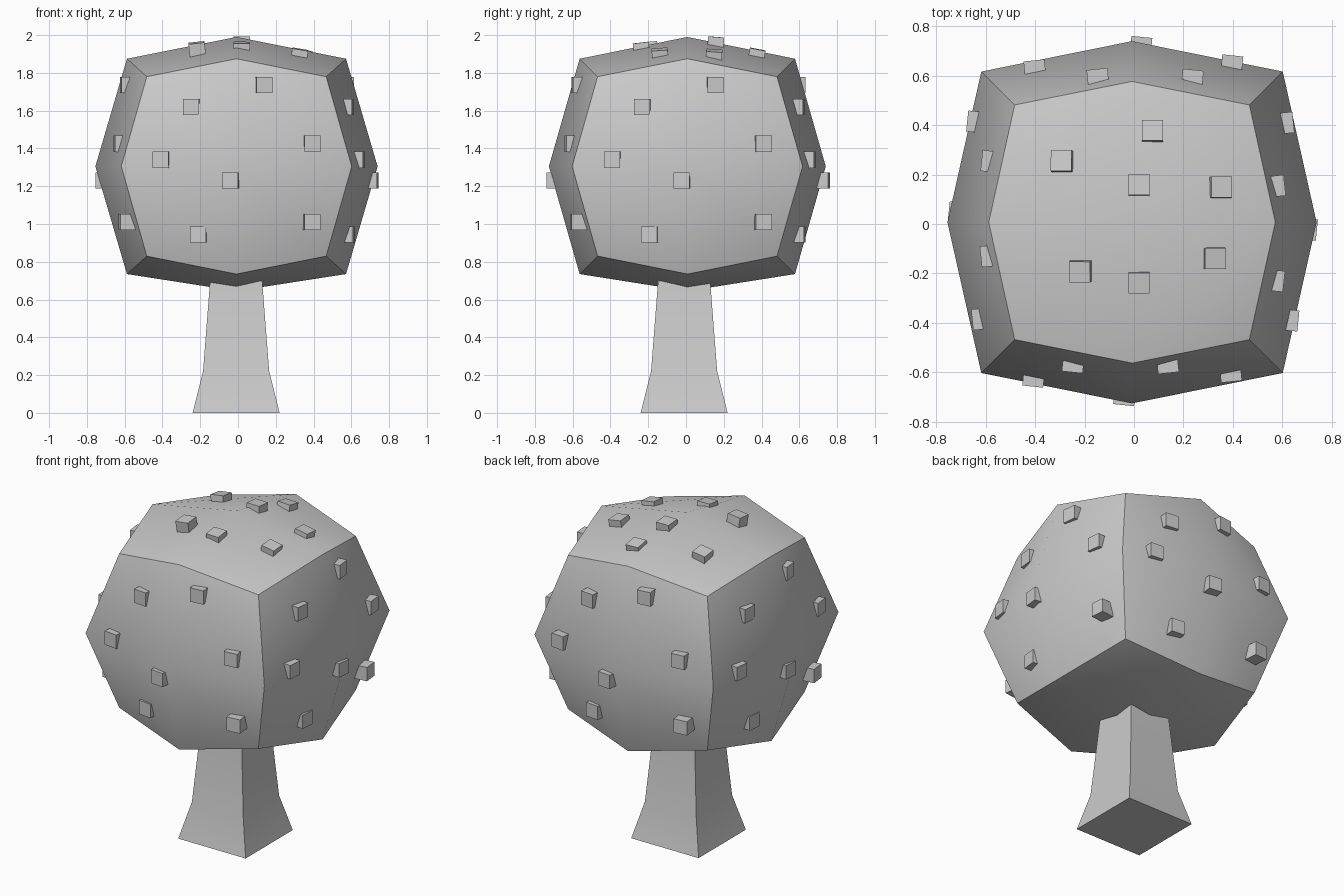
import bpy, bmesh, math
from mathutils import Matrix, Vector

default = bpy.data.objects.get("Cube")
if default:
    bpy.data.objects.remove(default, do_unlink=True)

# One plain grey for the whole tree
grey = bpy.data.materials.new("plain_grey")
grey.use_nodes = True
tone = (0.6, 0.6, 0.6, 1)
grey.diffuse_color = tone
grey.node_tree.nodes["Principled BSDF"].inputs["Base Color"].default_value = tone


def make_object(name, bm, smooth=True):
    bmesh.ops.recalc_face_normals(bm, faces=bm.faces)
    mesh = bpy.data.meshes.new(name)
    bm.to_mesh(mesh)
    bm.free()
    mesh.materials.append(grey)
    obj = bpy.data.objects.new(name, mesh)
    bpy.context.collection.objects.link(obj)
    if smooth:
        bpy.ops.object.select_all(action="DESELECT")
        obj.select_set(True)
        bpy.context.view_layer.objects.active = obj
        bpy.ops.object.shade_smooth_by_angle(angle=math.radians(35))
    return obj


# Trunk: square rings that flare at the foot
bm = bmesh.new()
rings = []
for half, z in ((0.23, 0), (0.175, 0.22), (0.13, 0.8)):
    rings.append([bm.verts.new((sx * half - 0.01, sy * half - 0.01, z))
                  for sx, sy in ((-1, -1), (1, -1), (1, 1), (-1, 1))])
bm.faces.new(rings[0])
bm.faces.new(rings[-1])
for low, high in zip(rings, rings[1:]):
    for i in range(4):
        j = (i + 1) % 4
        bm.faces.new((low[i], low[j], high[j], high[i]))
make_object("trunk", bm)

# Crown: cube cut once per side, with face centres and edge middles pushed out
CENTRE = Vector((-0.008, 0.007, 1.305))
bm = bmesh.new()
bmesh.ops.create_cube(bm, size=2)
bmesh.ops.subdivide_edges(bm, edges=bm.edges, cuts=1, use_grid_fill=True)
for v in bm.verts:
    p = Vector([round(c) for c in v.co])
    sides = sum(abs(c) for c in p)
    if sides == 3:
        size = (0.475, 0.475, 0.475)
    elif sides == 2:
        size = (0.61, 0.61, 0) if p.z == 0 else (0.58, 0.57, 0.57)
    else:
        size = (0.747, 0.733, 0.685 if p.z > 0 else 0.66)
    v.co = CENTRE + Vector([a * b for a, b in zip(p, size)])
make_object("crown", bm)


# Leaf studs: small blocks half sunk in the crown
def make_studs(name, frames, size=0.085):
    bm = bmesh.new()
    for frame in frames:
        # The outer face of each block sits at the origin of its frame
        bmesh.ops.create_cube(bm, size=size,
                              matrix=frame @ Matrix.Translation((0, 0, -size / 2)))
    make_object(name, bm, smooth=False)


# Side studs: across, height, distance out; same pattern on four sides
pattern = ((0.145, 1.735, 0.615), (-0.245, 1.62, 0.612), (-0.405, 1.34, 0.67),
           (0.4, 1.425, 0.65), (-0.037, 1.23, 0.745), (-0.207, 0.945, 0.617),
           (0.4, 1.01, 0.622))
for turn, side in enumerate(("front", "left", "back", "right")):
    spin = Matrix.Translation((-0.005, 0.012, 0)) @ Matrix.Rotation(turn * math.pi / 2, 4, "Z")
    frames = []
    for u, z, out in pattern:
        yaw = math.copysign(math.radians(6), u)
        frames.append(spin @ Matrix.Translation((u, -out, z))
                      @ Matrix.Rotation(yaw, 4, "Z")
                      @ Matrix.Rotation(math.pi / 2, 4, "X"))
    make_studs(side + "_studs", frames)

# Top studs lean away from the middle with the slope
top = ((0.075, 0.38, 1.925), (-0.295, 0.257, 1.925), (0.02, 0.16, 1.99),
       (0.355, 0.15, 1.918), (0.33, -0.14, 1.925), (-0.22, -0.195, 1.96),
       (0.02, -0.24, 1.96))
frames = []
for x, y, z in top:
    lean = Vector((0, 0, 1)).rotation_difference(Vector((x * 0.5, y * 0.5, 1)))
    frames.append(Matrix.Translation((x, y, z)) @ lean.to_matrix().to_4x4())
make_studs("top_studs", frames)
